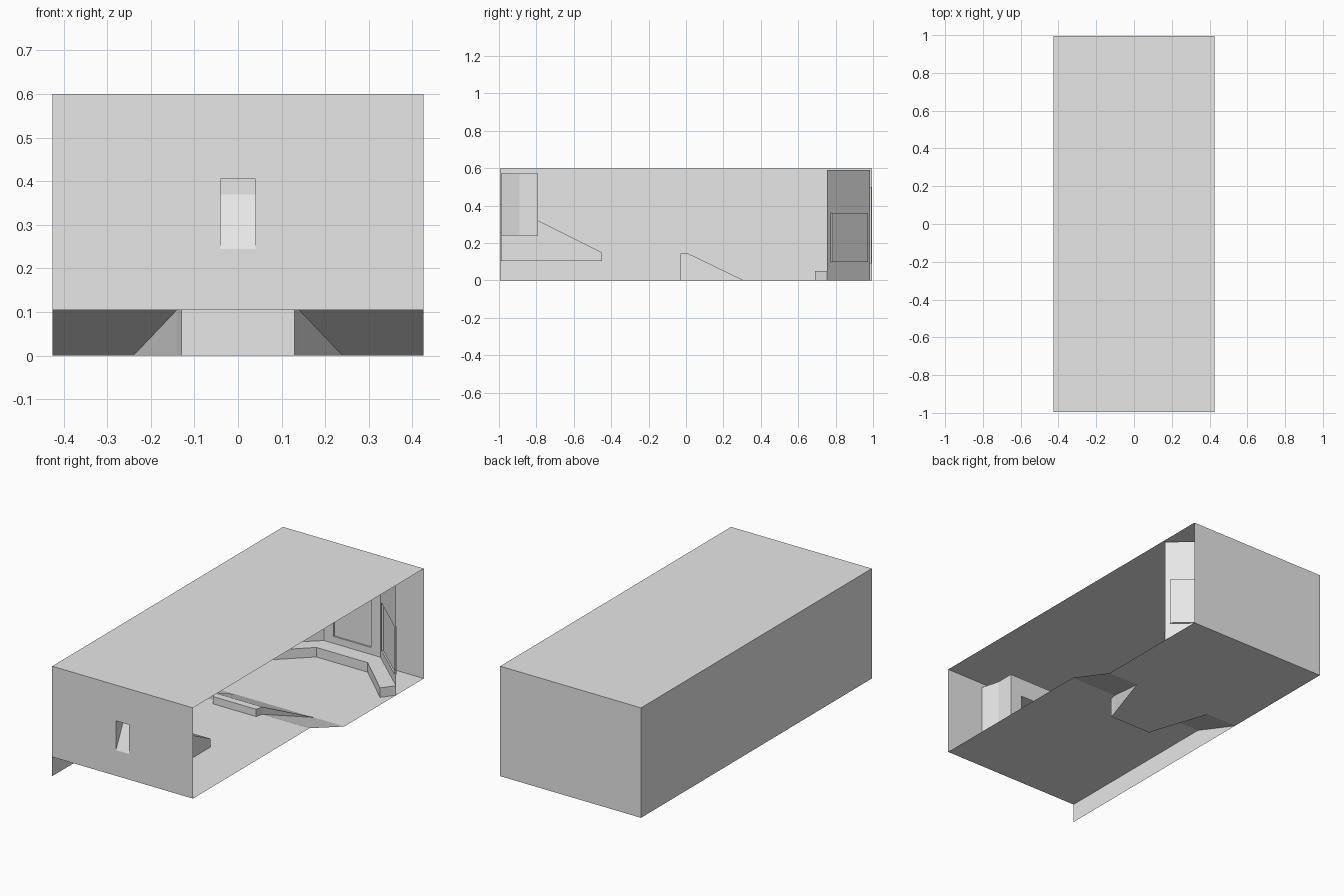
import bpy
import bmesh
from mathutils import Vector

if "Cube" in bpy.data.objects:
    bpy.data.objects.remove(bpy.data.objects["Cube"])

grey = bpy.data.materials.new("plain_grey")
grey.diffuse_color = (0.8, 0.8, 0.8, 1)
grey.use_nodes = True
grey.node_tree.nodes["Principled BSDF"].inputs["Base Color"].default_value = grey.diffuse_color

W, F, B, H = 0.425, -0.995, 0.995, 0.6   # half width, front, back, height
DECK = 0.105                             # raised floor height


def build(name, polys):
    """Make one object from a list of polygons, welding shared corners."""
    bm = bmesh.new()
    for poly in polys:
        bm.faces.new([bm.verts.new(p) for p in poly])
    bmesh.ops.remove_doubles(bm, verts=bm.verts, dist=1e-4)
    me = bpy.data.meshes.new(name)
    bm.to_mesh(me)
    bm.free()
    me.materials.append(grey)
    ob = bpy.data.objects.new(name, me)
    bpy.context.collection.objects.link(ob)
    return ob


def solid(name, loop, offset):
    """Extrude a planar loop of points by an offset vector."""
    a = [Vector(p) for p in loop]
    b = [p + Vector(offset) for p in a]
    n = len(a)
    sides = [[a[i], a[(i + 1) % n], b[(i + 1) % n], b[i]] for i in range(n)]
    ob = build(name, [a[::-1], b] + sides)
    bm = bmesh.new()
    bm.from_mesh(ob.data)
    bmesh.ops.recalc_face_normals(bm, faces=bm.faces)
    bm.to_mesh(ob.data)
    bm.free()
    return ob


def ring(outer, inner):
    n = len(outer)
    return [[outer[i], outer[(i + 1) % n], inner[(i + 1) % n], inner[i]] for i in range(n)]


def rect(p, q, u0, u1, z0, z1, push=(0, 0)):
    """Upright rectangle on the line p-q between fractions u0 and u1."""
    def at(u, z):
        return (p[0] + (q[0] - p[0]) * u + push[0],
                p[1] + (q[1] - p[1]) * u + push[1], z)
    return [at(u0, z0), at(u1, z0), at(u1, z1), at(u0, z1)]


def recessed_wall(name, p, q, top, hole, push):
    """Wall panel with a shallow recess pushed back from the room."""
    outer = rect(p, q, 0, 1, 0, top)
    rim = rect(p, q, *hole)
    back = rect(p, q, *hole, push)
    return build(name, ring(outer, rim) + ring(rim, back) + [back])


# Outer shell, open on the right side
build("roof", [[(-W, F, H), (W, F, H), (W, B, H), (-W, B, H)]])
build("left_wall", [[(-W, B, 0), (-W, F, 0), (-W, F, H), (-W, B, H)]])
build("back_wall", [[(W, B, 0), (-W, B, 0), (-W, B, H), (W, B, H)]])

# Front wall with a small sloped recess
outer = [(-W, F, DECK), (W, F, DECK), (W, F, H), (-W, F, H)]
hole = [(-0.04, F, 0.245), (0.04, F, 0.245), (0.04, F, 0.405), (-0.04, F, 0.405)]
D = F + 0.06
l0, l1, l2, l3 = hole[0], hole[3], (-0.04, D, 0.405), (-0.04, D, 0.37)
r0, r1, r2, r3 = [(-p[0], p[1], p[2]) for p in (l0, l1, l2, l3)]
build("front_wall", ring(outer, hole) + [
    [l0, r0, r3, l3], [l3, r3, r2, l2], [l1, l2, r2, r1],
    [l0, l3, l2, l1], [r0, r1, r2, r3]])

# Raised front deck, low back floor and the side ramps between them
Y0, Y1 = 0.01, 0.31
build("front_deck", [[(-W, F, DECK), (W, F, DECK), (W, Y0, DECK), (0.14, Y0, DECK),
                      (0.13, -0.03, DECK), (-0.13, -0.03, DECK), (-0.14, Y0, DECK),
                      (-W, Y0, DECK)]])
build("back_floor", [[(-W, Y1, 0), (-0.24, Y1, 0), (0.24, Y1, 0), (W, Y1, 0),
                      (W, B, 0), (-W, B, 0)]])
for side, s in (("right", 1), ("left", -1)):
    ramp = [(s * 0.14, Y0, DECK), (s * W, Y0, DECK), (s * W, Y1, 0), (s * 0.24, Y1, 0)]
    build(side + "_side_ramp", [ramp[::s]])

# Central ramp block with a lip at its top
T = 0.145
a, b, c = (0.13, -0.03), (0.14, Y0), (0.24, Y1)


def m(p, z, s=1):
    return (s * p[0], p[1], z)


faces = [
    [m(a, 0, -1), m(a, 0), m(a, T), m(a, T, -1)],
    [m(a, T, -1), m(a, T), m(b, T), m(b, T, -1)],
    [m(b, T, -1), m(b, T), m(c, 0), m(c, 0, -1)],
    [m(a, 0, -1), m(b, 0, -1), m(c, 0, -1), m(c, 0), m(b, 0), m(a, 0)]]
for s in (1, -1):
    faces += [[m(a, 0, s), m(b, 0, s), m(b, T, s), m(a, T, s)][::s],
              [m(b, 0, s), m(c, 0, s), m(b, T, s)][::s]]
build("centre_ramp", faces)

# Back bay: middle panel and two angled panels, each with a recess
recessed_wall("bay_middle_panel", (-0.17, 0.985), (0.17, 0.985), 0.59,
              (0.17, 0.83, 0.09, 0.5), (0, 0.008))
for side, s in (("right", 1), ("left", -1)):
    recessed_wall("bay_%s_panel" % side, (s * 0.17, 0.985), (s * W, 0.755), 0.59,
                  (0.08, 0.92, 0.1, 0.36), (s * 0.006, 0.006))

# Low step following the bay
half = [(0.155, 0.897), (0.374, 0.69), (W, 0.755), (0.17, 0.985)]
loop = [(x, y, 0) for x, y in half] + [(-x, y, 0) for x, y in half[::-1]]
solid("bay_step", loop, (0, 0, 0.052))

# Sloped desk at the front
desk = [(-0.99, DECK), (-0.45, DECK), (-0.45, 0.15), (-0.79, 0.32), (-0.935, 0.32),
        (-0.99, 0.235)]
solid("desk", [(-0.15, y, z) for y, z in desk], (0.3, 0, 0))

# Desk surround: side columns flaring to the front wall, and a hood across
for side, s in (("right", 1), ("left", -1)):
    plan = [(0.1, -0.79), (0.172, -0.79), (0.172, -0.89), (0.2, -0.99), (0.1, -0.99)]
    solid(side + "_column", [(s * x, y, 0.24) for x, y in plan], (0, 0, 0.333))
solid("hood", [(-0.1, -0.99, 0.47), (0.1, -0.99, 0.47), (0.1, -0.79, 0.47),
               (-0.1, -0.79, 0.47)], (0, 0, 0.103))
